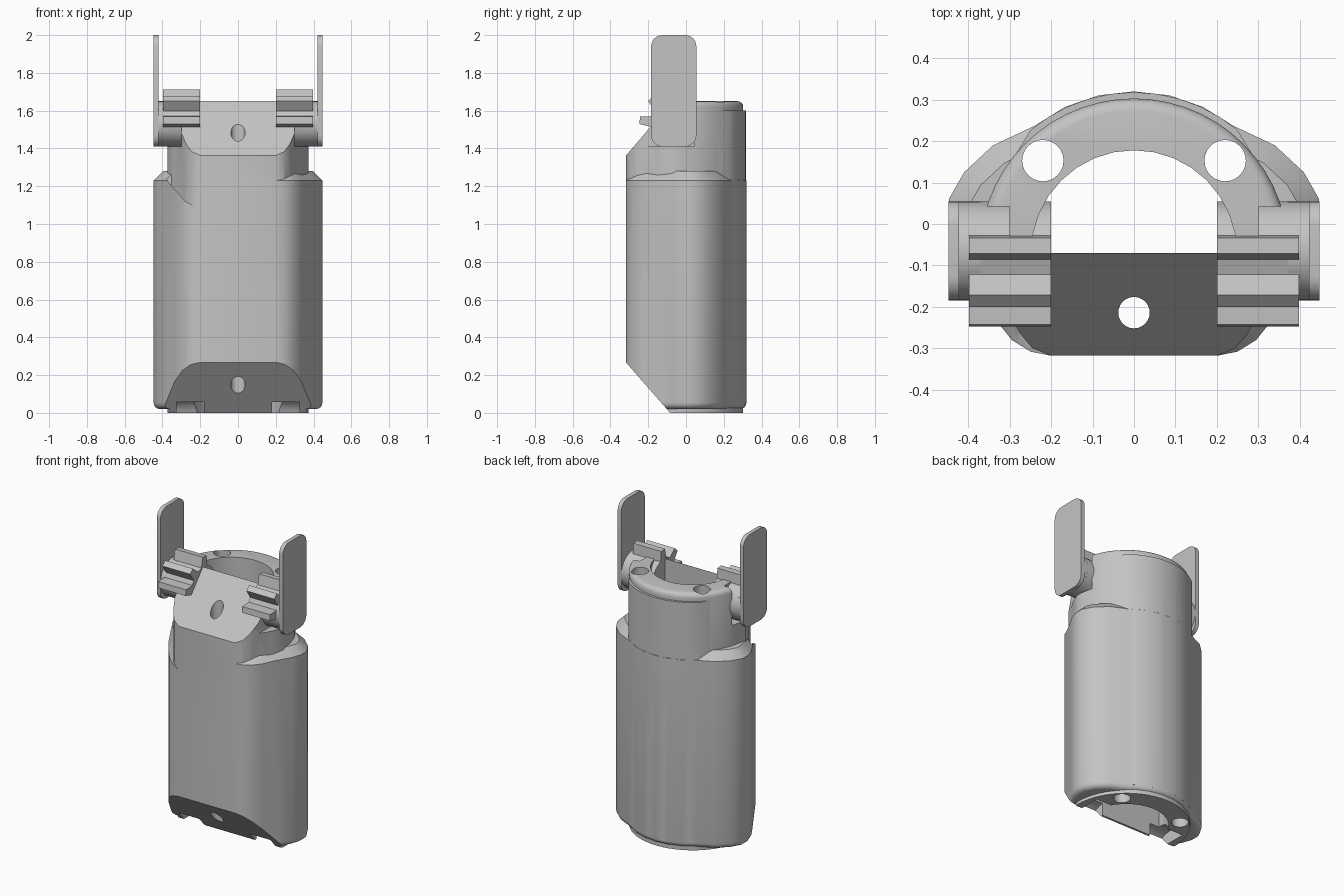
import bpy, bmesh, math
from mathutils import Matrix, Vector

old = bpy.data.objects.get("Cube")
if old:
    bpy.data.objects.remove(old)

grey = bpy.data.materials.new("plain grey")
grey.use_nodes = True
colour = (0.55, 0.55, 0.55, 1)
grey.diffuse_color = colour
grey.node_tree.nodes["Principled BSDF"].inputs["Base Color"].default_value = colour

AXIS_Y, AXIS_Z = -0.065, 1.53   # hinge axis
BORE_Y = -0.07                  # centre of the round back


def prism(name, points, low, high, axis="z", top=0, bottom=0, segments=1):
    """Extrude a profile along z (points x, y) or x (points y, z), bevelling its ends."""
    bm = bmesh.new()
    base = bm.faces.new([bm.verts.new((a, b, low)) for a, b in points])
    moved = bmesh.ops.extrude_face_region(bm, geom=[base])["geom"]
    for v in moved:
        if isinstance(v, bmesh.types.BMVert):
            v.co.z = high
    bmesh.ops.recalc_face_normals(bm, faces=bm.faces)
    for width, level, count in ((top, high, segments), (bottom, low, 4)):
        if width:
            rim = [e for e in bm.edges if all(abs(v.co.z - level) < 1e-5 for v in e.verts)]
            bmesh.ops.bevel(bm, geom=rim, offset=width, segments=count,
                            profile=0.5, affect="EDGES", clamp_overlap=True)
    if axis == "x":
        turn = Matrix(((0, 0, 1), (1, 0, 0), (0, 1, 0)))
        bmesh.ops.transform(bm, matrix=turn.to_4x4(), verts=bm.verts)
    bmesh.ops.recalc_face_normals(bm, faces=bm.faces)
    mesh = bpy.data.meshes.new(name)
    bm.to_mesh(mesh)
    bm.free()
    mesh.materials.append(grey)
    ob = bpy.data.objects.new(name, mesh)
    bpy.context.collection.objects.link(ob)
    return ob


def select(ob):
    bpy.ops.object.select_all(action="DESELECT")
    ob.select_set(True)
    bpy.context.view_layer.objects.active = ob


def combine(ob, other, operation):
    """Apply a boolean and drop the helper."""
    mod = ob.modifiers.new("combine", "BOOLEAN")
    mod.operation, mod.solver, mod.object = operation, "EXACT", other
    select(ob)
    bpy.ops.object.modifier_apply(modifier=mod.name)
    bpy.data.objects.remove(other)


def arc(cx, cy, r, start, end, steps):
    angles = [math.radians(start + (end - start) * i / steps) for i in range(steps + 1)]
    return [(cx + r * math.cos(a), cy + r * math.sin(a)) for a in angles]


def mirrored(half):
    """Close a half profile running from front to back on the +x side."""
    return half + [(-x, y) for x, y in reversed(half) if abs(x) > 1e-5]


def finish(ob):
    select(ob)
    bpy.ops.object.shade_smooth_by_angle(angle=math.radians(30))


# Wide lower shell with a chamfered shoulder and rounded foot
shell_half = [(0.2, -0.318), (0.25, -0.308), (0.295, -0.28), (0.335, -0.23),
              (0.38, -0.135), (0.425, -0.06), (0.447, 0.0), (0.447, 0.06),
              (0.41, 0.125), (0.34, 0.19), (0.24, 0.237)]
shell_half += arc(0, BORE_Y, 0.39, 52, 90, 3)[1:]
body = prism("body", mirrored(shell_half), 0.02, 1.28, top=0.05, bottom=0.035)

# Slanting scoop on one front shoulder
scoop = prism("scoop", [(-0.2, 1.08), (-0.2, 1.4), (-0.6, 1.4), (-0.6, 1.26), (-0.4, 1.26),
                        (-0.34, 1.19), (-0.28, 1.12)], 0.12, 0.6)
scoop.data.transform(Matrix.Rotation(math.pi / 2, 4, "X"))
combine(body, scoop, "DIFFERENCE")

# Narrow neck running the full height, with a rounded top rim
neck_half = [(0.2, -0.318), (0.245, -0.3), (0.275, -0.265), (0.3, -0.215), (0.34, -0.15)]
neck_half += arc(0, BORE_Y, 0.373, 0, 90, 14)
combine(body, prism("neck", mirrored(neck_half), 0, 1.65, top=0.03, segments=4), "UNION")

# Slightly proud back panel
back_half = [(0.15, 0.1), (0.3, 0.145)] + arc(0, BORE_Y, 0.388, 50, 90, 5)
combine(body, prism("back_panel", mirrored(back_half), 0.05, 1.6), "UNION")

# Slanted front cuts at the top and the foot
for cut in ([(-0.07, 1.651), (-0.32, 1.36), (-0.6, 1.035), (-0.6, 1.9), (-0.07, 1.9)],
            [(-0.075, -0.01), (-0.32, 0.27), (-0.6, 0.59), (-0.6, -0.1), (-0.075, -0.1)]):
    combine(body, prism("slant", cut, -0.6, 0.6, "x"), "DIFFERENCE")

# Half-round bore and the three vertical screw holes
bore = arc(0, BORE_Y, 0.248, 0, 180, 16)
combine(body, prism("bore", bore, -0.1, 1.8), "DIFFERENCE")
for x, y, r in ((0, -0.214, 0.038), (-0.22, 0.153, 0.05), (0.22, 0.153, 0.05)):
    hole = arc(x, y, r, 0, 345, 23)
    combine(body, prism("hole", hole, -0.1, 1.8), "DIFFERENCE")

# Clearance around the hinges and sockets under the foot
for s in (1, -1):
    lo, hi = sorted((s * 0.3, s * 0.6))
    side = [(-0.6, 1.41), (0.042, 1.41), (0.042, 1.9), (-0.6, 1.9)]
    combine(body, prism("clearance", side, lo, hi, "x"), "DIFFERENCE")
    lo, hi = sorted((s * 0.18, s * 0.325))
    socket = arc(AXIS_Y, -0.045, 0.125, 0, 345, 23)
    combine(body, prism("socket", socket, lo, hi, "x"), "DIFFERENCE")
finish(body)

# Toothed hinge profile: round hub with three teeth from front to top
hub = arc(AXIS_Y, AXIS_Z, 0.12, -190, 75, 26)
for centre in (86, 132, 174):
    for offset, r in ((-14, 0.12), (-6, 0.182), (6, 0.182), (14, 0.12)):
        a = math.radians(centre + offset)
        hub.append((AXIS_Y + r * math.cos(a), AXIS_Z + r * math.sin(a)))
hub = hub[2:]

# Rounded tall ear plate profile
plate = []
for cy, cz, start in ((-0.005, 1.94, 0), (-0.125, 1.94, 90), (-0.125, 1.47, 180), (-0.005, 1.47, 270)):
    plate += arc(cy, cz, 0.06, start, start + 90, 6)

for s, side in ((1, "left"), (-1, "right")):
    lo, hi = sorted((s * 0.2, s * 0.398))
    finish(prism(side + "_toothed_hinge", hub, lo, hi, "x"))
    lo, hi = sorted((s * 0.37, s * 0.43))
    disc = arc(AXIS_Y, AXIS_Z, 0.12, 0, 350, 35)
    finish(prism(side + "_hinge_disc", disc, lo, hi, "x"))
    lo, hi = sorted((s * 0.422, s * 0.448))
    finish(prism(side + "_ear_plate", plate, lo, hi, "x"))
